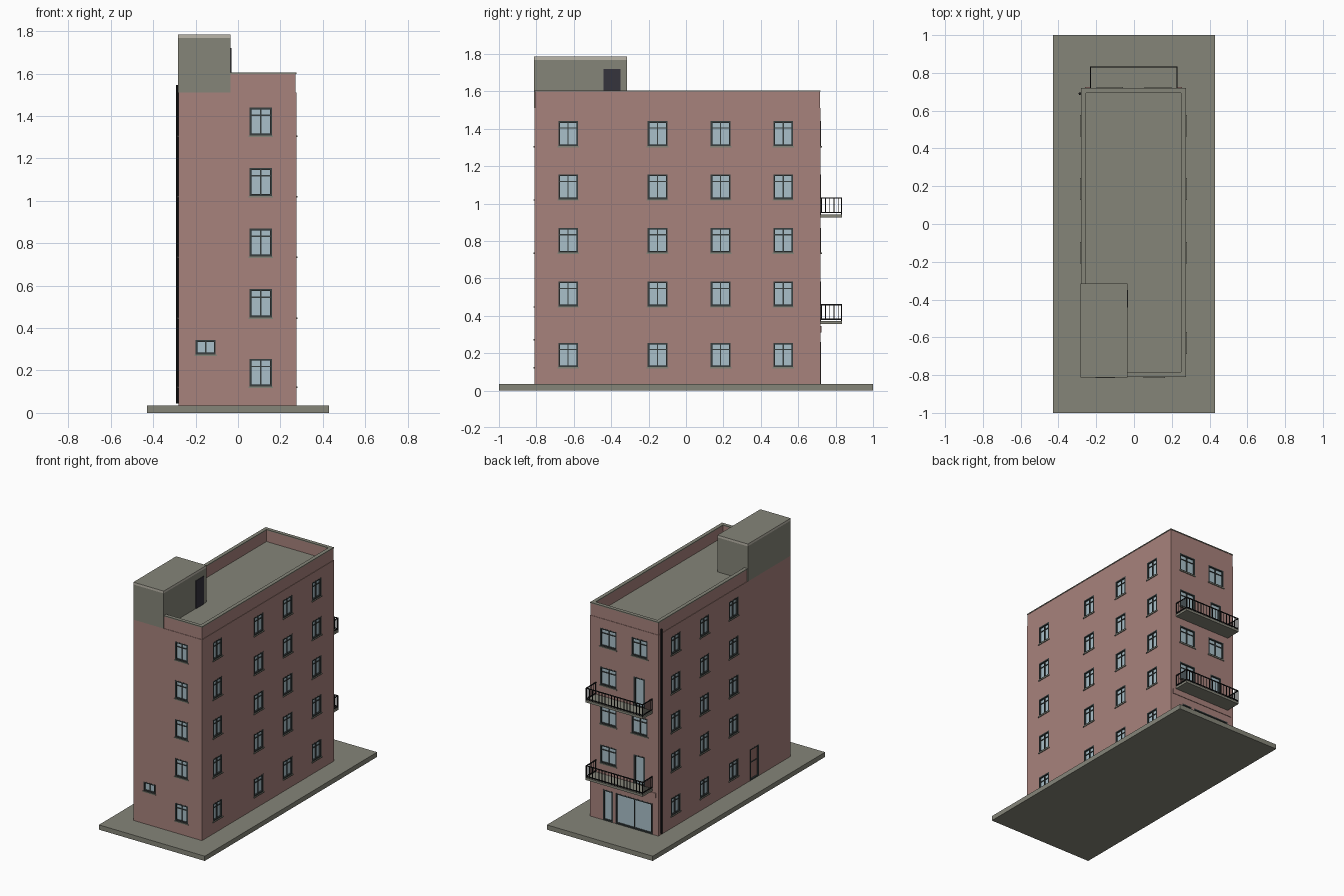
import bpy, bmesh
from mathutils import Vector, Matrix

if "Cube" in bpy.data.objects:
    bpy.data.objects.remove(bpy.data.objects["Cube"])

def mat(name, r, g, b):
    m = bpy.data.materials.new(name)
    m.diffuse_color = (r, g, b, 1)
    m.use_nodes = True
    m.node_tree.nodes["Principled BSDF"].inputs["Base Color"].default_value = m.diffuse_color
    return m

BRICK = mat("brick_red", 0.39, 0.223, 0.202)
GREY = mat("concrete_grey", 0.235, 0.235, 0.191)
LIGHT = mat("light_trim", 0.50, 0.47, 0.40)
GLASS = mat("pale_glass", 0.40, 0.53, 0.59)
FRAME = mat("dark_frame", 0.04, 0.05, 0.05)
BLACK = mat("black_metal", 0.01, 0.01, 0.011)
DOOR = mat("dark_door", 0.035, 0.033, 0.045)
WOOD = mat("red_brown_door", 0.32, 0.17, 0.15)

# building limits
X0, X1, Y0, Y1 = -0.28, 0.275, -0.81, 0.72
G, ROOF, TOP = 0.035, 1.51, 1.605

def add_box(bm, a, b):
    lo = Vector([min(p, q) for p, q in zip(a, b)])
    hi = Vector([max(p, q) for p, q in zip(a, b)])
    m = Matrix.Translation((lo + hi) / 2) @ Matrix.Diagonal((*(hi - lo), 1))
    bmesh.ops.create_cube(bm, size=1, matrix=m)

def finish(name, bm, *mats):
    me = bpy.data.meshes.new(name)
    bm.to_mesh(me)
    bm.free()
    ob = bpy.data.objects.new(name, me)
    bpy.context.collection.objects.link(ob)
    for m in mats:
        me.materials.append(m)
    return ob

def boxes(name, m, *pairs):
    bm = bmesh.new()
    for a, b in pairs:
        add_box(bm, a, b)
    return finish(name, bm, m)

# map facade coordinates (along wall, outward depth, height) to space
SIDES = {
    "front": lambda u, d, z: (u, Y0 - d, z),
    "back": lambda u, d, z: (u, Y1 + d, z),
    "right": lambda u, d, z: (X1 + d, u, z),
    "left": lambda u, d, z: (X0 - d, u, z),
}
cuts, frames, panes, sills, doors = (bmesh.new() for _ in range(5))

def wall_box(bm, side, u0, u1, d0, d1, z0, z1):
    f = SIDES[side]
    add_box(bm, f(u0, d0, z0), f(u1, d1, z1))

def opening(side, u0, u1, z0, z1, bars=(0.5,), transom=None, sill=True, fill=None):
    w = 0.009
    wall_box(cuts, side, u0, u1, -0.02, 0.03, z0 - (0 if z0 > G else 0.02), z1)
    wall_box(panes if fill is None else fill, side, u0, u1, -0.0205, -0.01, z0, z1)
    for a in (u0, u1 - w):
        wall_box(frames, side, a, a + w, -0.0205, 0.001, z0, z1)
    for a in (z0, z1 - w):
        wall_box(frames, side, u0 + w, u1 - w, -0.0205, 0.001, a, a + w)
    for t in bars:
        c = u0 + (u1 - u0) * t
        wall_box(frames, side, c - 0.003, c + 0.003, -0.0105, -0.004, z0 + w, z1 - w)
    if transom:
        c = z0 + (z1 - z0) * transom
        wall_box(frames, side, u0 + w, u1 - w, -0.0105, -0.005, c - 0.003, c + 0.003)
    if sill:
        wall_box(sills, side, u0 - 0.005, u1 + 0.005, -0.002, 0.006, z0 - 0.007, z0)

# windows on all floors
FLOORS = [(0.125, 0.255), (0.45, 0.583), (0.737, 0.87), (1.022, 1.155), (1.307, 1.44)]
for i, (z0, z1) in enumerate(FLOORS):
    opening("front", 0.055, 0.16, z0, z1, transom=0.72)
    for c in (-0.63, -0.152, 0.185, 0.52):
        opening("right", c - 0.053, c + 0.053, z0, z1, transom=0.72)
        if c > -0.5:
            opening("left", c - 0.053, c + 0.053, z0, z1, transom=0.72)
    if i:
        opening("back", 0.06, 0.193, z0, z1, transom=0.72)
        if i in (1, 3):   # balcony doors
            opening("back", -0.17, -0.08, z0 - 0.085, z1, bars=(), sill=False)
        else:
            opening("back", -0.193, -0.062, z0, z1, transom=0.72)
opening("front", -0.2, -0.105, 0.275, 0.343)
# shop front, shop door and side door
opening("back", 0.09, 0.17, G, 0.26, bars=(), sill=False)
opening("back", -0.23, 0.068, G, 0.26, bars=(0.5,), sill=False)
opening("left", -0.445, -0.345, G, 0.265, bars=(), transom=0.55, sill=False, fill=doors)

# walls with cut openings
body = boxes("walls", BRICK, ((X0, Y0, G), (X1, Y1, ROOF)))
cutter = finish("opening_cutter", cuts)
cutter.hide_render = True
mod = body.modifiers.new("openings", "BOOLEAN")
mod.operation, mod.object, mod.solver = "DIFFERENCE", cutter, "EXACT"
bpy.context.view_layer.objects.active = body
bpy.ops.object.modifier_apply(modifier=mod.name)
bpy.data.objects.remove(cutter)
finish("window_frames", frames, FRAME)
finish("window_glass", panes, GLASS)
finish("window_sills", sills, GREY)
finish("side_door", doors, WOOD)

# ground slab, roof deck, parapet and coping
boxes("ground_slab", GREY, ((-0.43, -1, 0), (0.43, 1, G)))
boxes("roof_deck", GREY, ((X0 + 0.02, Y0 + 0.02, ROOF - 0.005), (X1 - 0.02, Y1 - 0.02, ROOF + 0.005)))

def ring(name, m, inset, w, z0, z1):
    a, b, c, d = X0 + inset, X1 - inset, Y0 + inset, Y1 - inset
    boxes(name, m, ((a, c, z0), (a + w, d, z1)), ((b - w, c, z0), (b, d, z1)),
          ((a + w, c, z0), (b - w, c + w, z1)), ((a + w, d - w, z0), (b - w, d, z1)))

ring("parapet", BRICK, 0.003, 0.022, ROOF, TOP - 0.007)
ring("parapet_coping", GREY, 0, 0.027, TOP - 0.007, TOP)
boxes("shop_fascia", BRICK, ((X0 + 0.02, Y1 - 0.005, 0.31), (X1 - 0.02, Y1 + 0.004, 0.345)))

# stair house with light edge trim and door
boxes("stair_house", GREY, ((X0 - 0.002, Y0 - 0.002, ROOF), (-0.035, -0.315, 1.768)))
bm = bmesh.new()
add_box(bm, (X0 - 0.002, Y0 - 0.002, 1.768), (-0.035, -0.315, 1.785))
bm.normal_update()
for f in bm.faces:
    f.material_index = 1 if f.normal.z > 0.5 else 0
finish("stair_house_cap", bm, LIGHT, GREY)
boxes("roof_door", DOOR, ((-0.04, -0.442, ROOF + 0.005), (-0.031, -0.35, 1.72)))

# balconies
rails, slabs = bmesh.new(), bmesh.new()
BX0, BX1, BY = -0.233, 0.23, 0.835
for z in (0.355, 0.925):
    add_box(slabs, (BX0, Y1 - 0.002, z), (BX1, BY, z + 0.017))
    top, r = z + 0.107, 0.003
    for h in (z + 0.026, top - r):
        add_box(rails, (BX0, BY - 2 * r, h - r), (BX1, BY, h + r))
        for x in (BX0, BX1 - 2 * r):
            add_box(rails, (x, Y1, h - r), (x + 2 * r, BY - 2 * r, h + r))
    n = 19
    for k in range(n):
        x = BX0 + r + (BX1 - BX0 - 2 * r) * k / (n - 1)
        s = r if k in (0, n - 1) else 0.002
        add_box(rails, (x - s, BY - r - s, z + 0.015), (x + s, BY - r + s, top - r))
    for k in range(5):
        y = Y1 + 0.004 + 0.0225 * k
        for x in (BX0 + r, BX1 - r):
            add_box(rails, (x - 0.002, y - 0.002, z + 0.026), (x + 0.002, y + 0.002, top - r))
finish("balcony_slabs", slabs, GREY)
finish("balcony_railings", rails, BLACK)

# downpipe at the back left corner
bm = bmesh.new()
bmesh.ops.create_cone(bm, cap_ends=True, segments=10, radius1=0.007, radius2=0.007, depth=1.5,
                      matrix=Matrix.Translation((-0.286, 0.69, 0.795)))
finish("downpipe", bm, BLACK)
